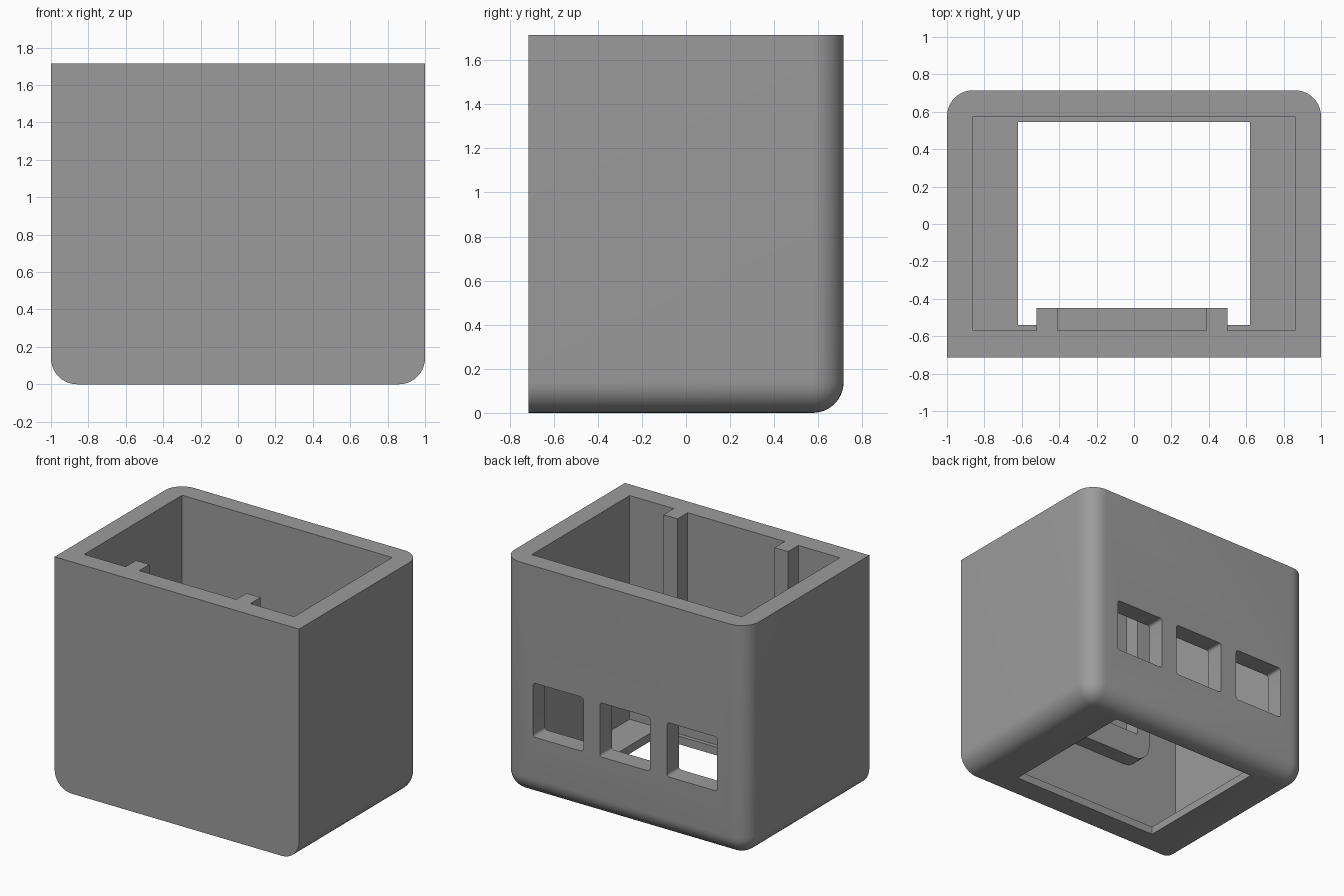
import bpy, bmesh, math
from mathutils import Vector

if "Cube" in bpy.data.objects:
    bpy.data.objects.remove(bpy.data.objects["Cube"])

H = 1.715          # case height
Y = 0.715          # half depth
R = 0.14           # outer rounding


def finish(bm, name):
    bmesh.ops.recalc_face_normals(bm, faces=bm.faces[:])
    me = bpy.data.meshes.new(name)
    bm.to_mesh(me)
    bm.free()
    ob = bpy.data.objects.new(name, me)
    bpy.context.collection.objects.link(ob)
    return ob


def box(name, lo, hi, pick=None, radius=0.0, segments=8):
    """Box from corner to corner; edges chosen by pick(midpoint, direction) are rounded."""
    bm = bmesh.new()
    bmesh.ops.create_cube(bm, size=1)
    lo, hi = Vector(lo), Vector(hi)
    for v in bm.verts:
        v.co = Vector([lo[i] + (v.co[i] + 0.5) * (hi[i] - lo[i]) for i in range(3)])
    if pick:
        edges = [e for e in bm.edges
                 if pick((e.verts[0].co + e.verts[1].co) / 2, e.verts[0].co - e.verts[1].co)]
        bmesh.ops.bevel(bm, geom=edges, offset=radius, segments=segments,
                        profile=0.5, affect='EDGES')
    return finish(bm, name)


def combine(target, other, operation):
    """Apply an exact boolean and drop the helper."""
    mod = target.modifiers.new("combine", 'BOOLEAN')
    mod.operation = operation
    mod.solver = 'EXACT'
    mod.object = other
    bpy.context.view_layer.objects.active = target
    bpy.ops.object.modifier_apply(modifier=mod.name)
    bpy.data.objects.remove(other, do_unlink=True)


def outer_round(mid, d):
    back_vertical = abs(d.z) > 1 and mid.y > 0
    bottom = mid.z < 0.01 and mid.y > -Y + 0.01
    return back_vertical or bottom


# Case shell: rounded at the back and bottom, sharp at front and top
case = box("case", (-1, -Y, 0), (1, Y, H), outer_round, R, 10)
combine(case, box("cavity", (-0.86, -0.57, 0.06), (0.86, 0.575, H + 0.2)), 'DIFFERENCE')

# Opening in the floor
combine(case, box("floor_opening", (-0.62, -0.54, -0.2), (0.62, 0.545, 0.3)), 'DIFFERENCE')

# Three windows in the back wall
for x in (-0.55, 0.0, 0.545):
    cutter = box("window", (x - 0.205, 0.45, 0.45), (x + 0.205, 0.9, 0.85),
                 lambda mid, d: abs(d.y) > 0.1, 0.02, 4)
    combine(case, cutter, 'DIFFERENCE')

# U-shaped holder on the inside of the front wall: two ribs joined by a bar
x0, x1, zb, r = -0.52, 0.50, 0.50, 0.14
outline = [(x1, H), (0.385, H), (0.385, 0.70), (-0.41, 0.70), (-0.41, H), (x0, H)]
for cx, start in ((x0 + r, math.pi), (x1 - r, 1.5 * math.pi)):
    for i in range(9):
        a = start + i / 8 * math.pi / 2
        outline.append((cx + r * math.cos(a), zb + r + r * math.sin(a)))
bm = bmesh.new()
face = bm.faces.new([bm.verts.new((x, -0.62, z)) for x, z in outline])
ext = bmesh.ops.extrude_face_region(bm, geom=[face])
for v in ext["geom"]:
    if isinstance(v, bmesh.types.BMVert):
        v.co.y = -0.45
combine(case, finish(bm, "holder"), 'UNION')

# Plain grey plastic
grey = bpy.data.materials.new("grey")
grey.diffuse_color = (0.33, 0.33, 0.33, 1)
grey.use_nodes = True
grey.node_tree.nodes["Principled BSDF"].inputs["Base Color"].default_value = grey.diffuse_color
case.data.materials.clear()
case.data.materials.append(grey)
for p in case.data.polygons:
    p.material_index = 0

# Smooth roundings, crisp edges
bpy.ops.object.select_all(action='DESELECT')
case.select_set(True)
bpy.context.view_layer.objects.active = case
bpy.ops.object.shade_smooth_by_angle(angle=math.radians(30))
